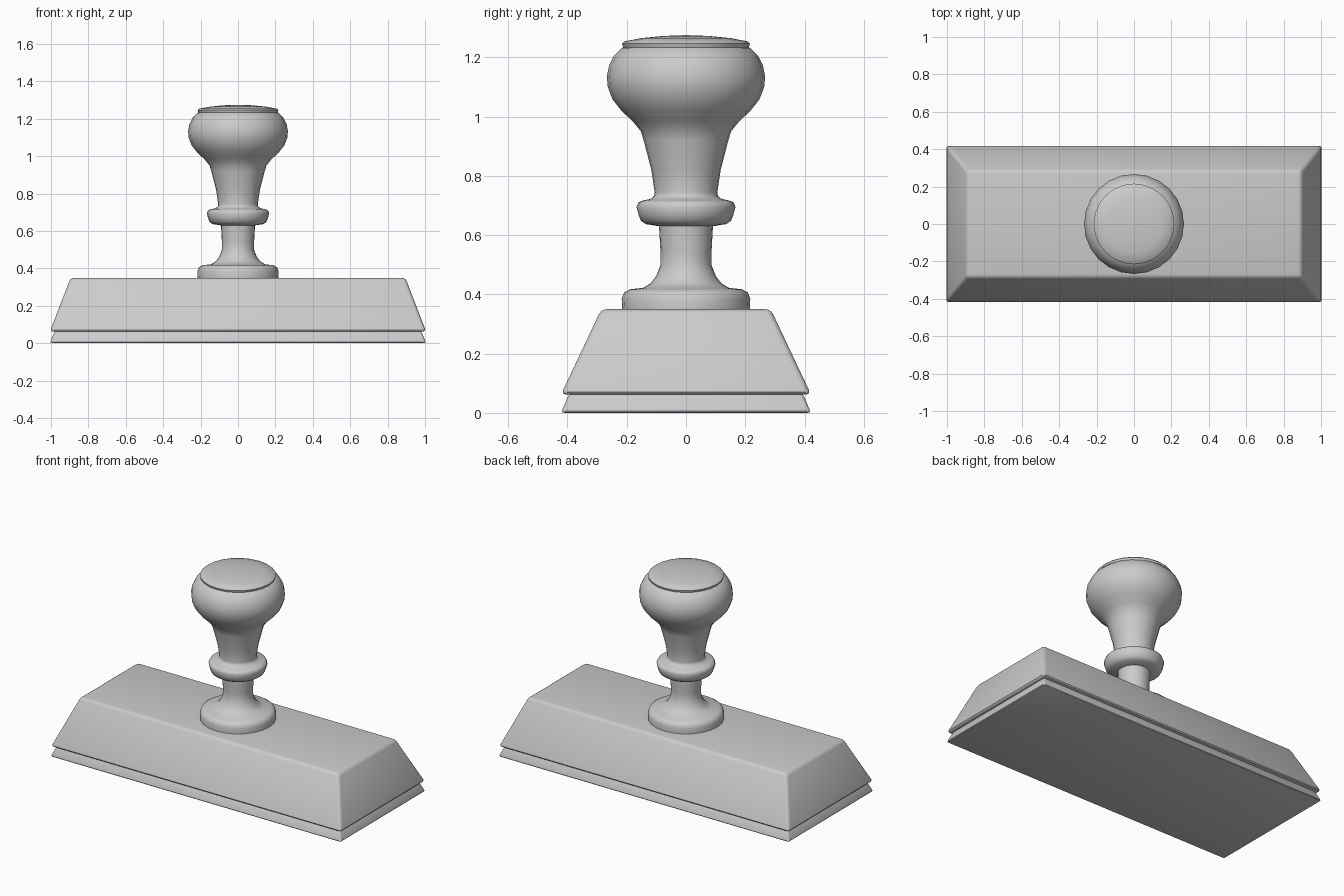
import bpy, bmesh, math

if "Cube" in bpy.data.objects:
    bpy.data.objects.remove(bpy.data.objects["Cube"])


def finish(obj, angle):
    bpy.ops.object.select_all(action='DESELECT')
    obj.select_set(True)
    bpy.context.view_layer.objects.active = obj
    bpy.ops.object.shade_smooth_by_angle(angle=math.radians(angle))


def add_object(name, bm):
    bmesh.ops.recalc_face_normals(bm, faces=bm.faces)
    mesh = bpy.data.meshes.new(name)
    bm.to_mesh(mesh)
    bm.free()
    obj = bpy.data.objects.new(name, mesh)
    bpy.context.collection.objects.link(obj)
    return obj


def tapered_slab(name, bottom, top, z0, z1, bevel):
    """Rectangular frustum with rounded edges; bottom/top are half sizes."""
    bm = bmesh.new()
    bmesh.ops.create_cube(bm, size=2)
    for v in bm.verts:
        half, z = (top, z1) if v.co.z > 0 else (bottom, z0)
        v.co = (v.co.x * half[0], v.co.y * half[1], z)
    bmesh.ops.bevel(bm, geom=bm.edges[:], offset=bevel, segments=3,
                    profile=0.5, affect='EDGES')
    finish(add_object(name, bm), 40)


def lathe(name, profile, sides):
    """Spin an (r, z) profile around the z axis."""
    bm = bmesh.new()
    verts = [bm.verts.new((r, 0, z)) for r, z in profile]
    edges = [bm.edges.new(pair) for pair in zip(verts, verts[1:])]
    bmesh.ops.spin(bm, geom=verts + edges, axis=(0, 0, 1), cent=(0, 0, 0),
                   angle=math.tau, steps=sides)
    bmesh.ops.remove_doubles(bm, verts=bm.verts[:], dist=1e-4)
    finish(add_object(name, bm), 45)


# Stamp pad and sloped mounting block
tapered_slab("stamp_pad", (1.006, 0.422), (0.98, 0.394), 0.0, 0.066, 0.012)
tapered_slab("mounting_block", (1.006, 0.422), (0.895, 0.286), 0.062, 0.35, 0.018)

# Turned handle: foot, neck, collar, grip, knob and cap
lathe("handle", [
    (0, 0.345), (0.215, 0.345), (0.217, 0.385), (0.209, 0.406), (0.19, 0.417),
    (0.145, 0.422), (0.12, 0.437), (0.1, 0.463), (0.086, 0.5), (0.086, 0.54),
    (0.091, 0.63), (0.135, 0.637), (0.152, 0.648), (0.16, 0.668), (0.167, 0.695),
    (0.161, 0.71), (0.145, 0.717), (0.12, 0.722), (0.108, 0.732), (0.106, 0.745),
    (0.117, 0.82), (0.143, 0.92), (0.152, 0.95), (0.178, 0.982), (0.218, 1.02),
    (0.248, 1.058), (0.264, 1.1), (0.267, 1.135), (0.26, 1.172),
    (0.243, 1.206), (0.217, 1.231), (0.212, 1.233), (0.216, 1.246),
    (0.207, 1.254), (0.15, 1.265), (0.08, 1.272), (0, 1.275)], 24)
